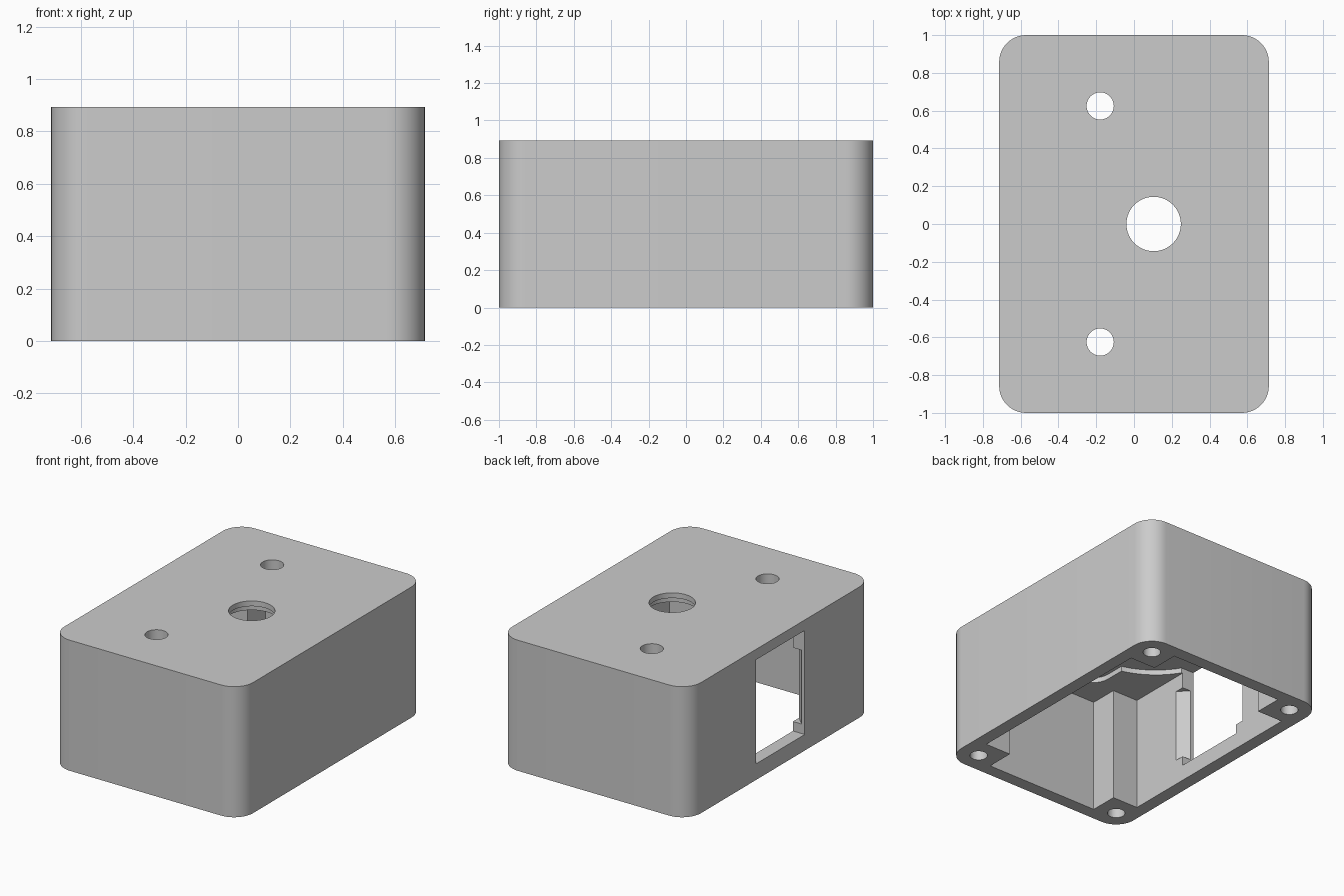
import bpy
import math

if "Cube" in bpy.data.objects:
    bpy.data.objects.remove(bpy.data.objects["Cube"], do_unlink=True)

HALF_X, HALF_Y, HEIGHT = 0.714, 1.0, 0.893
CORNER = 0.143
CEILING, RECESS_TOP, COLLAR_TOP = 0.786, 0.821, 0.857
INNER_X, INNER_Y = 0.625, 0.911
BOSS_X, BOSS_Y = 0.43, 0.716
MOTOR_X, SHAFT_X, EAR_Y = -0.179, 0.104, 0.625
GAP, SILL = 0.263, 0.11
BELOW, ABOVE = -0.1, 1.0

grey = bpy.data.materials.new("plain_grey")
grey.use_nodes = True
colour = (0.6, 0.6, 0.6, 1)
grey.diffuse_color = colour
grey.node_tree.nodes["Principled BSDF"].inputs["Base Color"].default_value = colour


def prism(name, outline, z0, z1):
    """Upright solid from a counter-clockwise outline."""
    n = len(outline)
    verts = [(x, y, z) for z in (z0, z1) for x, y in outline]
    faces = [tuple(reversed(range(n))), tuple(range(n, 2 * n))]
    faces += [(i, (i + 1) % n, (i + 1) % n + n, i + n) for i in range(n)]
    mesh = bpy.data.meshes.new(name)
    mesh.from_pydata(verts, [], faces)
    mesh.materials.append(grey)
    obj = bpy.data.objects.new(name, mesh)
    bpy.context.collection.objects.link(obj)
    return obj


def arc(cx, cy, r, start=0, sweep=360, steps=64):
    count = steps if sweep == 360 else steps + 1
    angles = [math.radians(start + sweep * i / steps) for i in range(count)]
    return [(cx + r * math.cos(a), cy + r * math.sin(a)) for a in angles]


def cut(target, outline, z0, z1):
    """Subtract an upright prism and discard the cutter."""
    cutter = prism("cutter", outline, z0, z1)
    cutter.hide_render = True
    mod = target.modifiers.new("cut", "BOOLEAN")
    mod.operation = "DIFFERENCE"
    mod.solver = "EXACT"
    mod.object = cutter
    bpy.context.view_layer.objects.active = target
    bpy.ops.object.modifier_apply(modifier=mod.name)
    bpy.data.objects.remove(cutter, do_unlink=True)


# Outer block with rounded upright corners
outline = []
for quarter, (sx, sy) in enumerate([(1, 1), (-1, 1), (-1, -1), (1, -1)]):
    outline += arc(sx * (HALF_X - CORNER), sy * (HALF_Y - CORNER), CORNER,
                   90 * quarter, 90, 12)
housing = prism("housing", outline, 0, HEIGHT)

# Open-bottomed cavity that leaves a square screw boss in each corner
cavity = []
for sx, sy in [(1, 1), (-1, 1), (-1, -1), (1, -1)]:
    corner = [(sx * INNER_X, sy * BOSS_Y), (sx * BOSS_X, sy * BOSS_Y),
              (sx * BOSS_X, sy * INNER_Y)]
    cavity += corner if sx == sy else corner[::-1]
cut(housing, cavity, BELOW, CEILING)

# Recess under the lid for a round motor with a round-ended ear bar
EAR_R = 0.13
cut(housing, arc(MOTOR_X, 0, 0.51), 0.7, RECESS_TOP)
ear_bar = (arc(MOTOR_X, EAR_Y, EAR_R, 0, 180, 24)
           + arc(MOTOR_X, -EAR_Y, EAR_R, 180, 180, 24))
cut(housing, ear_bar, 0.7, RECESS_TOP)

# Shaft hole with a wider collar seat below it, and the mounting holes
cut(housing, arc(SHAFT_X, 0, 0.165), 0.7, COLLAR_TOP)
cut(housing, arc(SHAFT_X, 0, 0.144), 0.7, ABOVE)
for side in (-1, 1):
    cut(housing, arc(MOTOR_X, side * EAR_Y, 0.072, steps=40), 0.7, ABOVE)

# Blind screw holes in the bosses
for sx in (-1, 1):
    for sy in (-1, 1):
        cut(housing, arc(sx * (HALF_X - CORNER), sy * (HALF_Y - CORNER), 0.056, steps=32),
            BELOW, 0.6)

# Cable opening in the side wall, its inner edges bevelled over part of the height
cut(housing, [(-0.8, -GAP), (-0.55, -GAP), (-0.55, GAP), (-0.8, GAP)], SILL, RECESS_TOP)
for side in (-1, 1):
    wedge = [(-0.69, side * GAP), (-0.69, side * (GAP - 0.02)), (-0.6, side * (GAP - 0.02)),
             (-0.6, side * (GAP + 0.09))]
    cut(housing, wedge if side > 0 else wedge[::-1], 0.175, 0.68)

# Smooth the round surfaces, keep the edges sharp
bpy.ops.object.select_all(action="DESELECT")
housing.select_set(True)
bpy.context.view_layer.objects.active = housing
bpy.ops.object.shade_smooth_by_angle(angle=math.radians(30))
